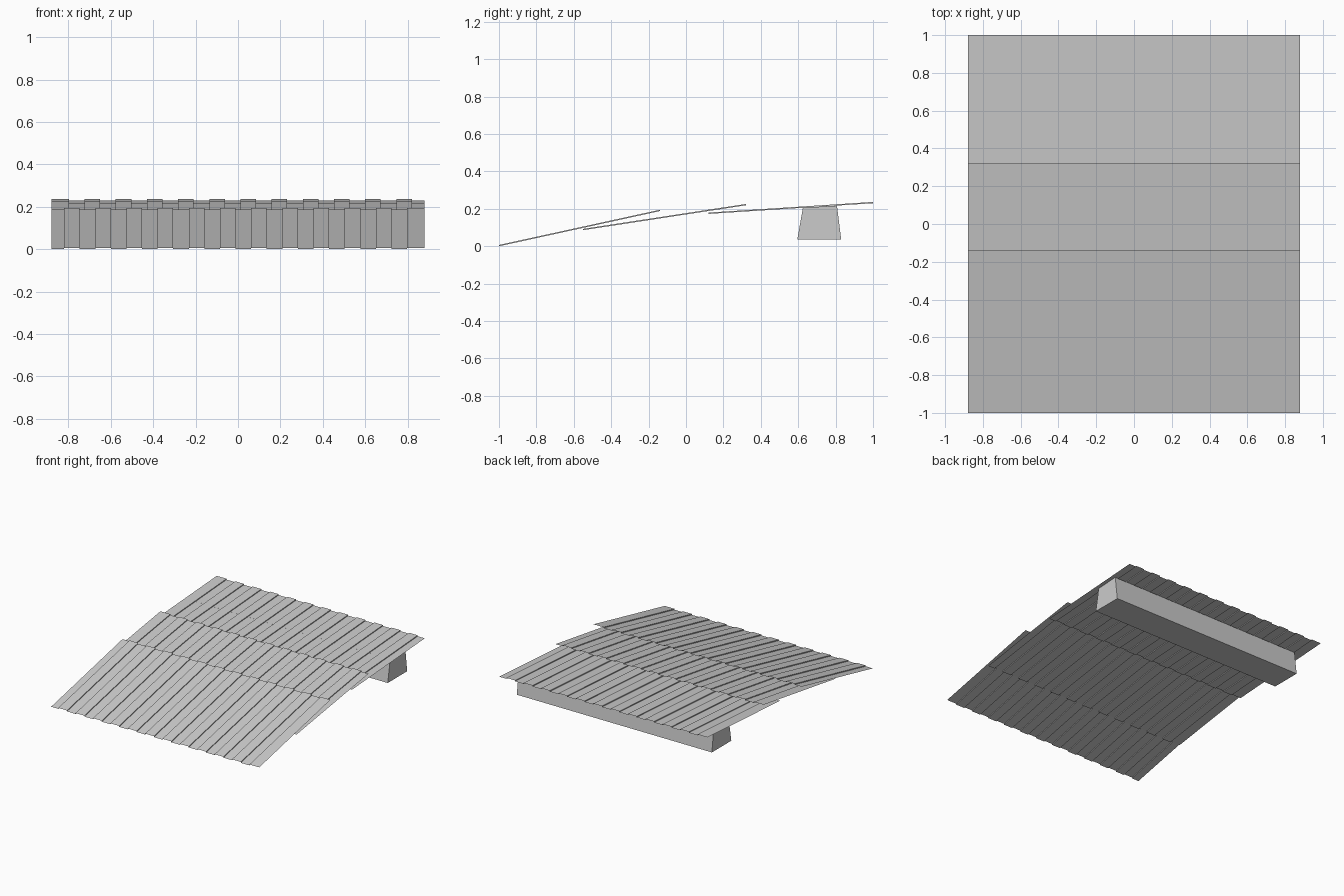
import bpy

if "Cube" in bpy.data.objects:
    bpy.data.objects.remove(bpy.data.objects["Cube"])

HALF = 0.88      # half width of the sheets
RIB = 0.007      # height of the raised ribs
COUNT = 24       # flat strips per sheet


def make_mesh(name, verts, faces):
    mesh = bpy.data.meshes.new(name)
    mesh.from_pydata(verts, [], faces)
    mesh.update()
    obj = bpy.data.objects.new(name, mesh)
    bpy.context.collection.objects.link(obj)
    return obj


def corrugated_sheet(name, front, back, flip):
    """Square-ribbed thin sheet running from front (y, z) to back (y, z)."""
    edges = [-HALF] + [-0.82 + 0.0735 * i for i in range(COUNT - 1)] + [HALF]
    profile = []
    for i in range(COUNT):
        h = RIB * (i % 2)
        profile += [(edges[i], h), (edges[i + 1], h)]
    if flip:
        profile = [(-x, h) for x, h in reversed(profile)]
    verts = [(x, y, z + h) for x, h in profile for y, z in (front, back)]
    faces = [(2 * i, 2 * i + 2, 2 * i + 3, 2 * i + 1)
             for i in range(len(profile) - 1)]
    return make_mesh(name, verts, faces)


# Three overlapping roof sheets, getting flatter toward the back
corrugated_sheet("lower_sheet", (-1.0, 0.0), (-0.14, 0.188), False)
corrugated_sheet("middle_sheet", (-0.55, 0.086), (0.32, 0.219), True)
corrugated_sheet("upper_sheet", (0.12, 0.173), (1.0, 0.23), True)

# Tapered support beam under the back sheet
section = [(0.595, 0.035), (0.83, 0.035), (0.807, 0.217), (0.625, 0.206)]
beam = [(x, y, z) for x in (-0.80, 0.85) for y, z in section]
sides = [(i, (i + 1) % 4, (i + 1) % 4 + 4, i + 4) for i in range(4)]
sides = [f[::-1] for f in sides]
make_mesh("support_beam", beam, sides + [(0, 1, 2, 3)[::-1], (4, 5, 6, 7)])
bm_obj = bpy.data.objects["support_beam"]

# Consistent outward normals on the beam
import bmesh
bm = bmesh.new()
bm.from_mesh(bm_obj.data)
bmesh.ops.recalc_face_normals(bm, faces=bm.faces)
bm.to_mesh(bm_obj.data)
bm.free()
